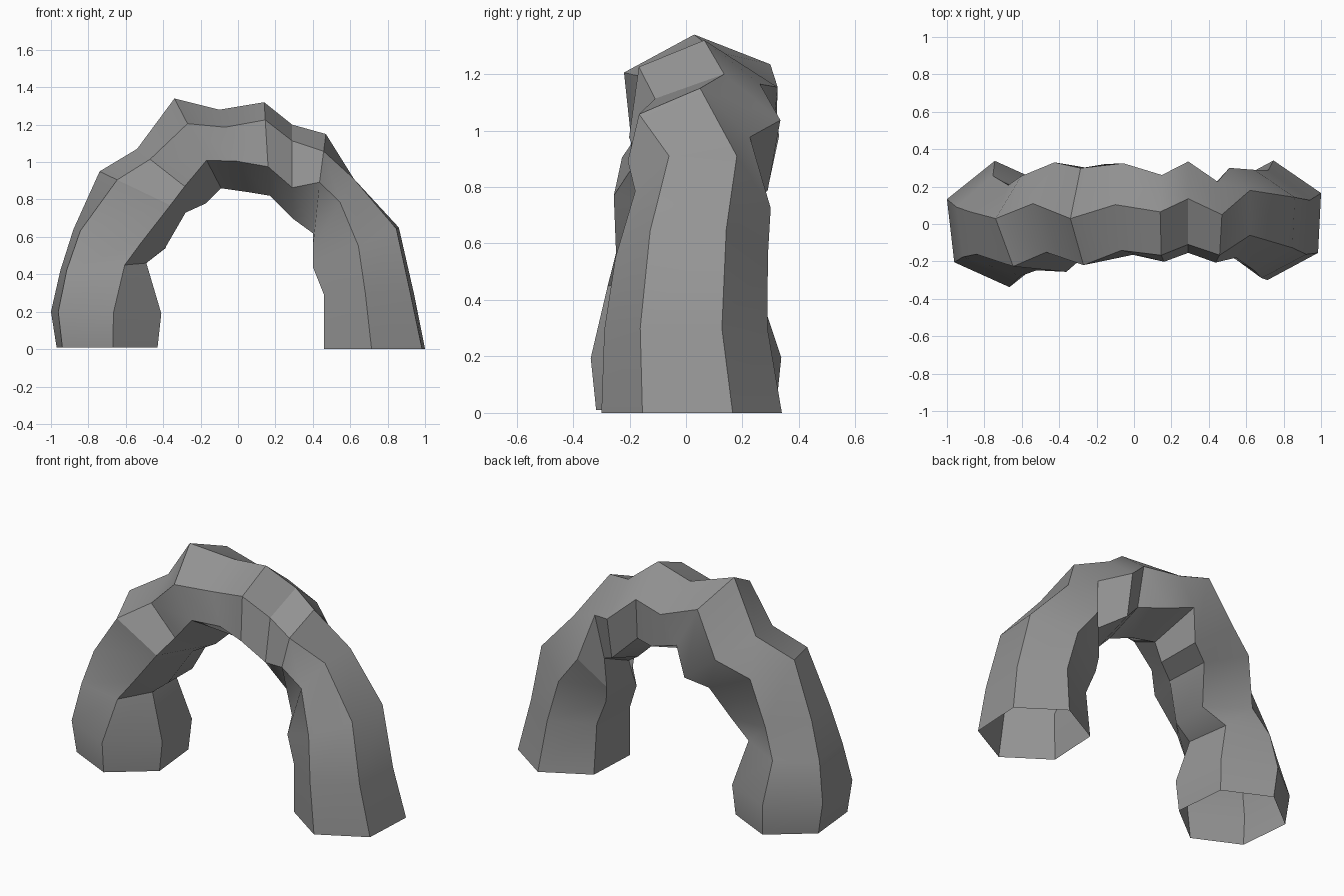
import bpy
import bmesh
import math
from mathutils import Vector

default_cube = bpy.data.objects.get("Cube")
if default_cube:
    bpy.data.objects.remove(default_cube, do_unlink=True)


def make_material(name, value):
    material = bpy.data.materials.new(name)
    material.use_nodes = True
    color = (value, value, value, 1)
    material.diffuse_color = color
    shader = material.node_tree.nodes["Principled BSDF"]
    shader.inputs["Base Color"].default_value = color
    shader.inputs["Roughness"].default_value = 0.9
    return material


def section_ring(bm, outer_x, outer_z, inner_x, inner_z, centre_y, half_depth, twist,
                 front_shift=0, under_shift=0):
    """Add one twisted six-sided cross-section; shifts slide the front and rear lower ridges outward."""
    outer = Vector((outer_x, 0, outer_z))
    inner = Vector((inner_x, 0, inner_z))
    middle = (outer + inner) / 2
    angle = math.radians(twist)
    radial = (outer - inner) / 2 / math.cos(angle)
    ring = []
    for side, shift in enumerate((0, 0, front_shift, 0, under_shift, 0)):
        turn = angle - side * math.pi / 3
        point = middle + radial * math.cos(turn) + radial.normalized() * shift
        point.y = centre_y + half_depth * math.sin(turn)
        ring.append(bm.verts.new(point))
    return ring


def build_arch(name, sections, material):
    """Loft the sections into one stone shell, open under both feet."""
    bm = bmesh.new()
    rings = [section_ring(bm, *section) for section in sections]
    for lower, upper in zip(rings, rings[1:]):
        for side in range(len(lower)):
            following = (side + 1) % len(lower)
            bm.faces.new((lower[side], lower[following], upper[following], upper[side]))
    bmesh.ops.recalc_face_normals(bm, faces=bm.faces)
    mesh = bpy.data.meshes.new(name)
    bm.to_mesh(mesh)
    bm.free()
    mesh.materials.append(material)
    arch = bpy.data.objects.new(name, mesh)
    bpy.context.collection.objects.link(arch)
    return arch


# Each section: outer x, z, inner x, z, centre y, half depth, twist in degrees,
# then optional front and rear lower ridge shifts
right_foot = [
    (-.97, .01, -.43, .01, 0, .32, 24),
    (-1, .2, -.41, .19, 0, .34, 23),
    (-.95, .42, -.49, .46, -.01, .27, 22, -.08),
]
crown = [
    (-.88, .64, -.39, .54, -.02, .23, 22, -.08, -.04),
    (-.74, .95, -.28, .73, 0, .28, 6, -.06, -.07),
    (-.54, 1.07, -.17, .78, .07, .28, 8, 0, -.06),
    (-.34, 1.34, -.09, .86, .05, .3, -4, .05),
    (-.1, 1.28, .05, .84, .08, .27, 5, .04),
    (.14, 1.32, .17, .82, .03, .25, 8),
    (.29, 1.2, .29, .7, .09, .26, 10),
    (.47, 1.15, .4, .62, .01, .23, 10, .1),
]
left_leg = [
    (.62, .91, .4, .54, .06, .24, 30, .07),
    (.86, .65, .4, .44, .02, .27, 27, .03),
    (.94, .3, .46, .29, 0, .29, 26),
    (1, 0, .46, 0, .02, .32, 27),
]

# Rock arch
stone = make_material("grey stone", .3)
rock_arch = build_arch("rock_arch", right_foot + crown + left_leg, stone)

# Soft facets with crisp ridges
bpy.ops.object.select_all(action="DESELECT")
rock_arch.select_set(True)
bpy.context.view_layer.objects.active = rock_arch
bpy.ops.object.shade_smooth_by_angle(angle=math.radians(30))
